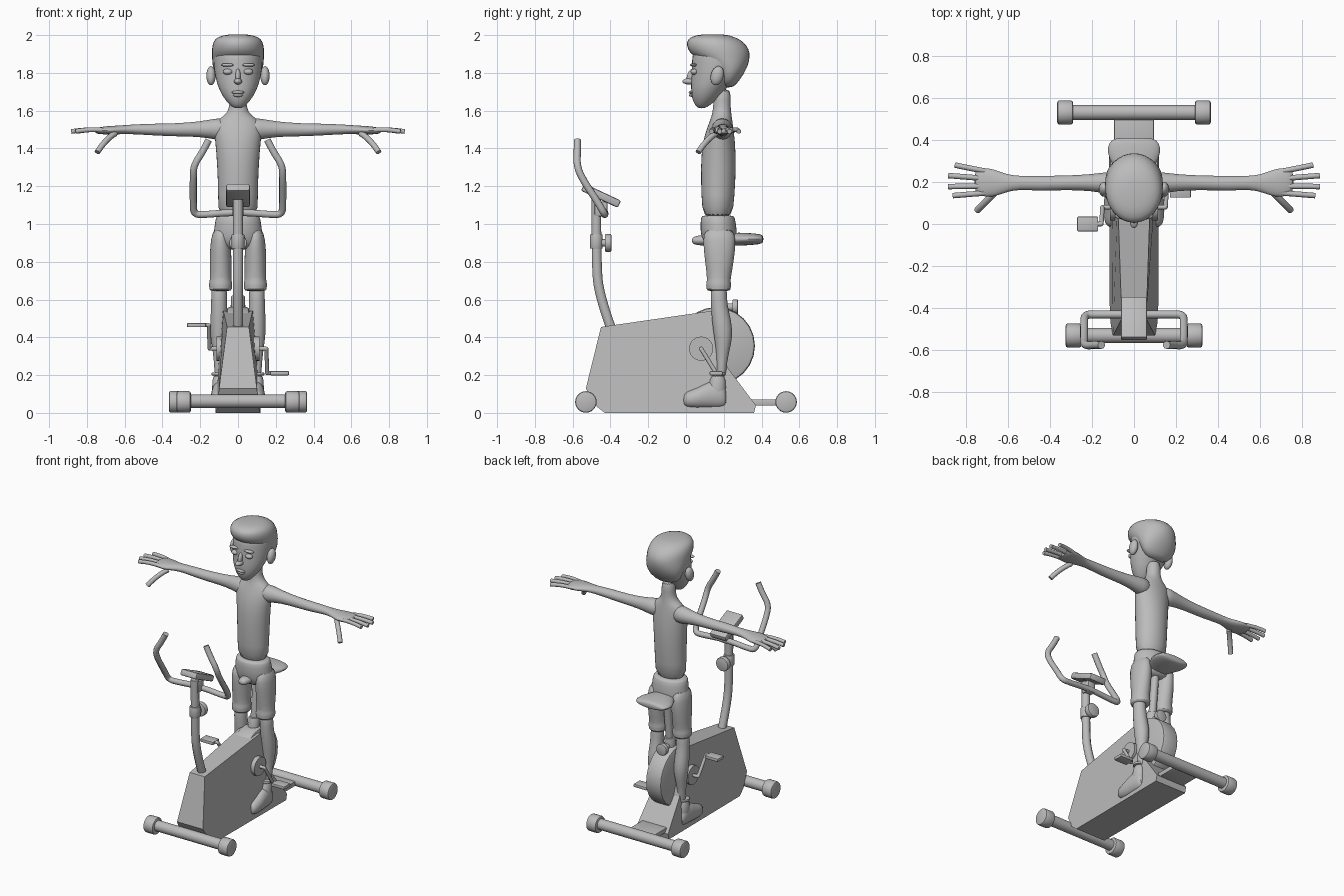
import bpy, bmesh, math
from mathutils import Vector, Matrix

if "Cube" in bpy.data.objects:
    bpy.data.objects.remove(bpy.data.objects["Cube"])

grey = bpy.data.materials.new("plain grey")
grey.use_nodes = True
grey.diffuse_color = (.5, .5, .5, 1)
grey.node_tree.nodes["Principled BSDF"].inputs["Base Color"].default_value = grey.diffuse_color


def activate(obj):
    bpy.ops.object.select_all(action='DESELECT')
    obj.select_set(True)
    bpy.context.view_layer.objects.active = obj


def finish(name, bm, angle=35):
    """Turn a bmesh into a named grey object with sharp edges kept."""
    bmesh.ops.recalc_face_normals(bm, faces=bm.faces)
    mesh = bpy.data.meshes.new(name)
    bm.to_mesh(mesh)
    bm.free()
    mesh.materials.append(grey)
    obj = bpy.data.objects.new(name, mesh)
    bpy.context.collection.objects.link(obj)
    activate(obj)
    bpy.ops.object.shade_smooth_by_angle(angle=math.radians(angle))
    return obj


def loft(name, rings, sides=16, smooth=True):
    """Skin elliptical rings given as (centre, half axis u, half axis v)."""
    bm = bmesh.new()
    loops = []
    for centre, u, v in rings:
        loops.append([bm.verts.new(Vector(centre) + Vector(u) * math.cos(a) + Vector(v) * math.sin(a))
                      for a in (math.tau * i / sides for i in range(sides))])
    for low, high in zip(loops, loops[1:]):
        for i in range(sides):
            j = (i + 1) % sides
            bm.faces.new((low[i], low[j], high[j], high[i]))
    bm.faces.new(loops[0])
    bm.faces.new(loops[-1])
    obj = finish(name, bm, 60)
    if smooth:
        obj.modifiers.new("smooth", 'SUBSURF').levels = 1
        obj.modifiers["smooth"].render_levels = 1
    return obj


def upright(name, x, rows):
    """Rows of (height, half width, front, back) stacked along z."""
    return loft(name, [((x, (f + b) / 2, z), (w, 0, 0), (0, (b - f) / 2, 0)) for z, w, f, b in rows])


def sideways(name, side, rows):
    """Rows of (distance, low, high, front, back) running out along x."""
    return loft(name, [((side * x, (f + b) / 2, (lo + hi) / 2), (0, (b - f) / 2, 0), (0, 0, (hi - lo) / 2))
                       for x, lo, hi, f, b in rows])


def lengthways(name, x, rows):
    """Rows of (y, half width, low, high) running back along y."""
    return loft(name, [((x, y, (lo + hi) / 2), (w, 0, 0), (0, 0, (hi - lo) / 2)) for y, w, lo, hi in rows])


def tube(name, points, radius, spline='NURBS'):
    curve = bpy.data.curves.new(name, 'CURVE')
    curve.dimensions = '3D'
    curve.bevel_depth = radius
    curve.bevel_resolution = 3
    curve.use_fill_caps = True
    line = curve.splines.new(spline)
    line.points.add(len(points) - 1)
    for p, co in zip(line.points, points):
        p.co = (*co, 1)
    if spline == 'NURBS':
        line.order_u = 3
        line.use_endpoint_u = True
        line.resolution_u = 6
    curve.materials.append(grey)
    obj = bpy.data.objects.new(name, curve)
    bpy.context.collection.objects.link(obj)
    activate(obj)
    bpy.ops.object.convert(target='MESH')
    bpy.ops.object.shade_smooth_by_angle(angle=math.radians(40))
    return obj


def cylinder(name, start, end, radius, bevel=0, sides=24):
    start, end = Vector(start), Vector(end)
    axis = end - start
    bm = bmesh.new()
    bmesh.ops.create_cone(bm, cap_ends=True, segments=sides, radius1=radius, radius2=radius, depth=axis.length)
    if bevel:
        rims = [e for e in bm.edges if abs(e.verts[0].co.z - e.verts[1].co.z) < 1e-4]
        bmesh.ops.bevel(bm, geom=rims, offset=bevel, segments=2, affect='EDGES', profile=.5)
    turn = axis.to_track_quat('Z', 'Y').to_matrix().to_4x4()
    bmesh.ops.transform(bm, matrix=Matrix.Translation((start + end) / 2) @ turn, verts=bm.verts)
    return finish(name, bm)


def box(name, centre, size, tilt=0, bevel=.01):
    bm = bmesh.new()
    bmesh.ops.create_cube(bm, size=1, matrix=Matrix.Diagonal((*size, 1)))
    bmesh.ops.bevel(bm, geom=bm.edges[:], offset=bevel, segments=2, affect='EDGES', profile=.5)
    place = Matrix.Translation(centre) @ Matrix.Rotation(math.radians(tilt), 4, 'X')
    bmesh.ops.transform(bm, matrix=place, verts=bm.verts)
    return finish(name, bm)


def ball(name, centre, size, tilt=0):
    bm = bmesh.new()
    place = Matrix.Translation(centre) @ Matrix.Rotation(math.radians(tilt), 4, 'X')
    bmesh.ops.create_uvsphere(bm, u_segments=16, v_segments=10, radius=1, matrix=place @ Matrix.Diagonal((*size, 1)))
    return finish(name, bm, 80)


# Housing: tapered side profile as (y, z, half width)
profile = [(-.53, .13, .1), (-.45, .455, .058), (.135, .54, .078), (.22, .24, .105),
           (.37, .04, .12), (.36, 0, .12), (-.43, 0, .115), (-.48, .04, .11)]
bm = bmesh.new()
near, far = [[bm.verts.new((s * w, y, z)) for y, z, w in profile] for s in (1, -1)]
bm.faces.new(near)
bm.faces.new(far[::-1])
for i in range(len(profile)):
    j = (i + 1) % len(profile)
    bm.faces.new((near[j], near[i], far[i], far[j]))
finish("housing", bm, 20)

# Flywheel, rear beam and stabilisers
cylinder("flywheel", (-.06, .16, .355), (.06, .16, .355), .205, .015)
box("rear_beam", (0, .42, .055), (.19, .22, .032), bevel=.004)
for name, y, reach in (("front", -.53, .25), ("rear", .53, .29)):
    cylinder(name + "_stabiliser", (-reach, y, .062), (reach, y, .062), .036)
    for s in (1, -1):
        cylinder(name + "_foot_cap", (s * reach, y, .058), (s * (reach + .075), y, .058), .057, .01)

# Steering post, handlebar and console
tube("steering_post", [(0, -.39, .43), (0, -.46, .62), (0, -.475, .8), (0, -.475, 1.13)], .027)
cylinder("post_collar", (0, -.475, .87), (0, -.475, .945), .034, .005)
cylinder("post_knob_stem", (0, -.46, .9), (0, -.42, .9), .02)
cylinder("post_knob", (0, -.43, .9), (0, -.395, .9), .047, .006)
half = [(.155, -.575, 1.445), (.185, -.575, 1.385), (.235, -.578, 1.31), (.237, -.55, 1.24),
        (.237, -.47, 1.12), (.235, -.43, 1.05), (.17, -.43, 1.05), (.06, -.43, 1.06)]
tube("handlebar", half + [(-x, y, z) for x, y, z in half[::-1]], .019)
box("handlebar_bracket", (0, -.45, 1.08), (.06, .07, .08))
box("console", (0, -.45, 1.15), (.125, .215, .042), -25)

# Saddle, its post and adjusting knob
lengthways("saddle", 0, [(.03, .02, .9, .925), (.05, .035, .885, .94), (.15, .045, .885, .945),
                         (.25, .08, .885, .955), (.31, .125, .885, .955), (.37, .13, .89, .95),
                         (.4, .11, .895, .945), (.41, .08, .905, .935)])
tube("saddle_post", [(0, .17, .5), (0, .21, .9)], .025, 'POLY')
cylinder("saddle_post_sleeve", (0, .165, .48), (0, .18, .62), .036, .005)
cylinder("saddle_knob", (0, .17, .56), (0, .25, .56), .02)
cylinder("saddle_knob_grip", (0, .245, .56), (0, .275, .56), .04, .006)

# Cranks and pedals on opposite sides
for s, y, z in ((1, .16, .21), (-1, 0, .465)):
    cylinder("crank_disc", (s * .06, .08, .34), (s * .115, .08, .34), .064)
    tube("crank_arm", [(s * .11, .08, .34), (s * .15, .08, .34), (s * .15, .08, .34),
                       (s * .155, y, z), (s * .155, y, z), (s * .19, y, z)], .011)
    box("pedal", (s * .22, y, z), (.1, .07, .022), bevel=.005)

# Head with jaw, skull and overhanging hair
upright("head", 0, [(1.612, .02, .065, .1), (1.63, .045, .045, .13), (1.67, .08, .028, .18),
                    (1.72, .106, .024, .215), (1.78, .124, .026, .28), (1.85, .134, .028, .33),
                    (1.9, .135, .03, .338), (1.94, .13, .05, .325)])
upright("hair", 0, [(1.72, .06, .19, .25), (1.76, .12, .17, .285), (1.83, .138, .14, .33),
                    (1.89, .141, .03, .343), (1.925, .142, .004, .337), (1.965, .135, -.002, .31),
                    (1.992, .112, .02, .26), (2.005, .05, .08, .2)])
ball("nose", (0, .02, 1.755), (.021, .04, .017))
ball("nose_bridge", (0, .028, 1.785), (.014, .022, .04), -20)
ball("upper_lip", (0, .03, 1.697), (.034, .016, .009))
ball("lower_lip", (0, .032, 1.682), (.026, .016, .009))
for s in (1, -1):
    ball("ear", (s * .143, .165, 1.785), (.025, .034, .052), -15)
    ball("eye", (s * .054, .044, 1.806), (.026, .02, .016))
    ball("eyebrow", (s * .056, .04, 1.842), (.036, .018, .009))

# Neck, torso and shorts waist
upright("neck_and_torso", 0, [(1.72, .046, .15, .24), (1.65, .045, .145, .235), (1.59, .05, .14, .24),
                              (1.56, .1, .13, .245), (1.52, .135, .115, .25), (1.44, .122, .085, .262),
                              (1.3, .112, .075, .268), (1.15, .106, .08, .258), (1.02, .112, .085, .25)])
upright("shorts_waist", 0, [(1.045, .11, .085, .25), (1.04, .12, .077, .26), (.97, .13, .072, .272),
                            (.9, .135, .085, .272), (.86, .1, .12, .24)])

for s, name in ((1, "left"), (-1, "right")):
    # Shorts leg, lower leg and boot
    upright(name + "_shorts_leg", s * .092, [(.98, .035, .1, .25), (.92, .055, .085, .268), (.8, .06, .1, .255),
                                             (.7, .056, .112, .235), (.695, .063, .105, .24),
                                             (.65, .063, .105, .24), (.645, .05, .12, .225)])
    upright(name + "_lower_leg", s * .1, [(.7, .043, .13, .22), (.6, .042, .13, .215), (.53, .045, .133, .23),
                                          (.44, .05, .142, .25), (.36, .04, .155, .24),
                                          (.27, .026, .165, .215), (.18, .026, .16, .215)])
    cylinder(name + "_sock", (s * .1, .17, .198), (s * .1, .17, .215), .04, .005)
    upright(name + "_boot_ankle", s * .1, [(.21, .036, .13, .21), (.14, .038, .12, .213), (.05, .038, .1, .215)])
    lengthways(name + "_boot", s * .1, [(-.014, .02, .045, .09), (0, .04, .028, .115), (.06, .047, .024, .13),
                                        (.12, .042, .026, .17), (.19, .038, .026, .17), (.216, .025, .035, .12)])
    # Arm and palm
    sideways(name + "_arm", s, [(.05, 1.44, 1.565, .125, .25), (.12, 1.445, 1.56, .14, .25),
                                (.2, 1.462, 1.543, .157, .237), (.33, 1.463, 1.533, .162, .23),
                                (.44, 1.468, 1.532, .155, .23), (.55, 1.475, 1.528, .165, .228),
                                (.61, 1.476, 1.523, .15, .237), (.67, 1.472, 1.52, .125, .265),
                                (.73, 1.475, 1.515, .13, .27), (.76, 1.48, 1.505, .15, .255)])
    # Fingers fan out from the palm, thumb hangs down
    for y, tip, reach in ((.25, .28, .85), (.215, .23, .882), (.18, .178, .882), (.148, .135, .86)):
        tube(name + "_finger", [(s * .7, y, 1.495), (s * .78, (y + tip) / 2, 1.505), (s * reach, tip, 1.49)], .013)
    tube(name + "_thumb", [(s * .65, .16, 1.48), (s * .7, .11, 1.45), (s * .745, .065, 1.38)], .016)
